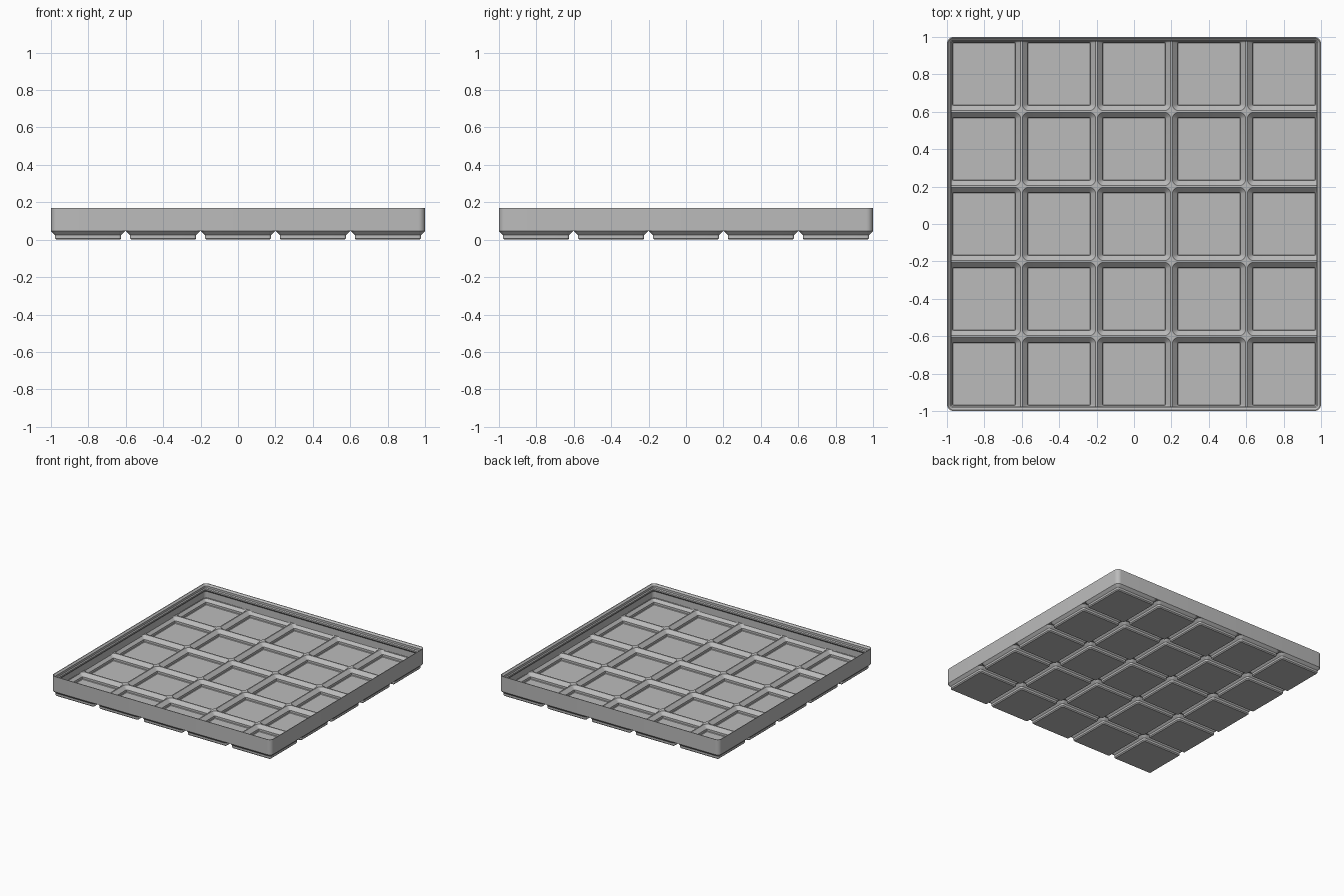
import bpy, bmesh, math

if "Cube" in bpy.data.objects:
    bpy.data.objects.remove(bpy.data.objects["Cube"], do_unlink=True)

CELLS, PITCH = 5, 42.0
HALF = 104.75            # half width of the tray, in millimetres
CORE = 101.0             # centre of the tray's corner arcs
SCALE = 1 / HALF

grey = bpy.data.materials.new("plain grey")
grey.diffuse_color = (0.5, 0.5, 0.5, 1)
grey.use_nodes = True
grey.node_tree.nodes["Principled BSDF"].inputs["Base Color"].default_value = (0.5, 0.5, 0.5, 1)


def rounded_square(half, radius, z, cx=0, cy=0, segments=6):
    """Counter-clockwise outline of a square with rounded corners."""
    points = []
    for corner in range(4):
        mid = math.pi / 4 + corner * math.pi / 2
        sx, sy = math.copysign(1, math.cos(mid)), math.copysign(1, math.sin(mid))
        for i in range(segments + 1):
            a = mid + math.pi / 2 * (i / segments - 0.5)
            points.append((cx + sx * (half - radius) + radius * math.cos(a),
                           cy + sy * (half - radius) + radius * math.sin(a), z))
    return points


def clip(point, radius):
    """Pull a point back inside the tray's rounded outline."""
    x, y, z = point
    qx, qy = max(-CORE, min(CORE, x)), max(-CORE, min(CORE, y))
    d = math.hypot(x - qx, y - qy)
    k = min(1, radius / d) if d else 1
    return qx + (x - qx) * k, qy + (y - qy) * k, z


def loft(bm, loops, cap=False, flip=False):
    """Skin successive outlines, optionally closing the first one."""
    rings = [[bm.verts.new([c * SCALE for c in p]) for p in loop] for loop in loops]
    faces = [bm.faces.new(rings[0][::-1])] if cap else []
    count = len(rings[0])
    for low, high in zip(rings, rings[1:]):
        for i in range(count):
            j = (i + 1) % count
            faces.append(bm.faces.new((low[i], low[j], high[j], high[i])))
    if flip:
        for face in faces:
            face.normal_flip()


def finish(bm, name):
    bmesh.ops.remove_doubles(bm, verts=bm.verts, dist=0.00005)
    mesh = bpy.data.meshes.new(name)
    bm.to_mesh(mesh)
    bm.free()
    mesh.materials.append(grey)
    obj = bpy.data.objects.new(name, mesh)
    bpy.context.collection.objects.link(obj)
    bpy.ops.object.select_all(action='DESELECT')
    obj.select_set(True)
    bpy.context.view_layer.objects.active = obj
    bpy.ops.object.shade_smooth_by_angle(angle=math.radians(25))


# Profiles as (half width, height); the last step reaches the cell border
foot_profile = [(17.8, 0), (18.6, 0.8), (18.6, 2.6), (20.75, 4.75)]
pocket_profile = [(17.25, 0.8), (17.65, 1.2), (17.65, 3.0), (19.8, 5.15), (20.5, 5.85)]


def cell_surface(bm, profile, cx, cy, limit, flip):
    loops = [rounded_square(h, h - 17, z, cx, cy) for h, z in profile]
    loops.append(rounded_square(PITCH / 2, 0, profile[-1][1], cx, cy))
    loops = [[clip(p, limit) for p in loop] for loop in loops]
    loft(bm, loops, cap=True, flip=flip)


# Feet underneath and pockets with ridges between them above
feet, pockets = bmesh.new(), bmesh.new()
for ix in range(CELLS):
    for iy in range(CELLS):
        cx, cy = ((i - (CELLS - 1) / 2) * PITCH for i in (ix, iy))
        cell_surface(feet, foot_profile, cx, cy, 3.75, False)
        cell_surface(pockets, pocket_profile, cx, cy, 2.8, True)
finish(feet, "feet")
finish(pockets, "floor_pockets")

# Outer wall with a stepped stacking lip, as (inset, height)
wall_profile = [(0, 4.75), (0, 17.8), (0.6, 17.8), (1.9, 16.5), (1.9, 14.7),
                (2.6, 14.0), (2.6, 12.8), (0.95, 11.15), (0.95, 5.15)]
wall = bmesh.new()
loft(wall, [rounded_square(HALF - inset, 3.75 - inset, z) for inset, z in wall_profile])
finish(wall, "rim_wall")
